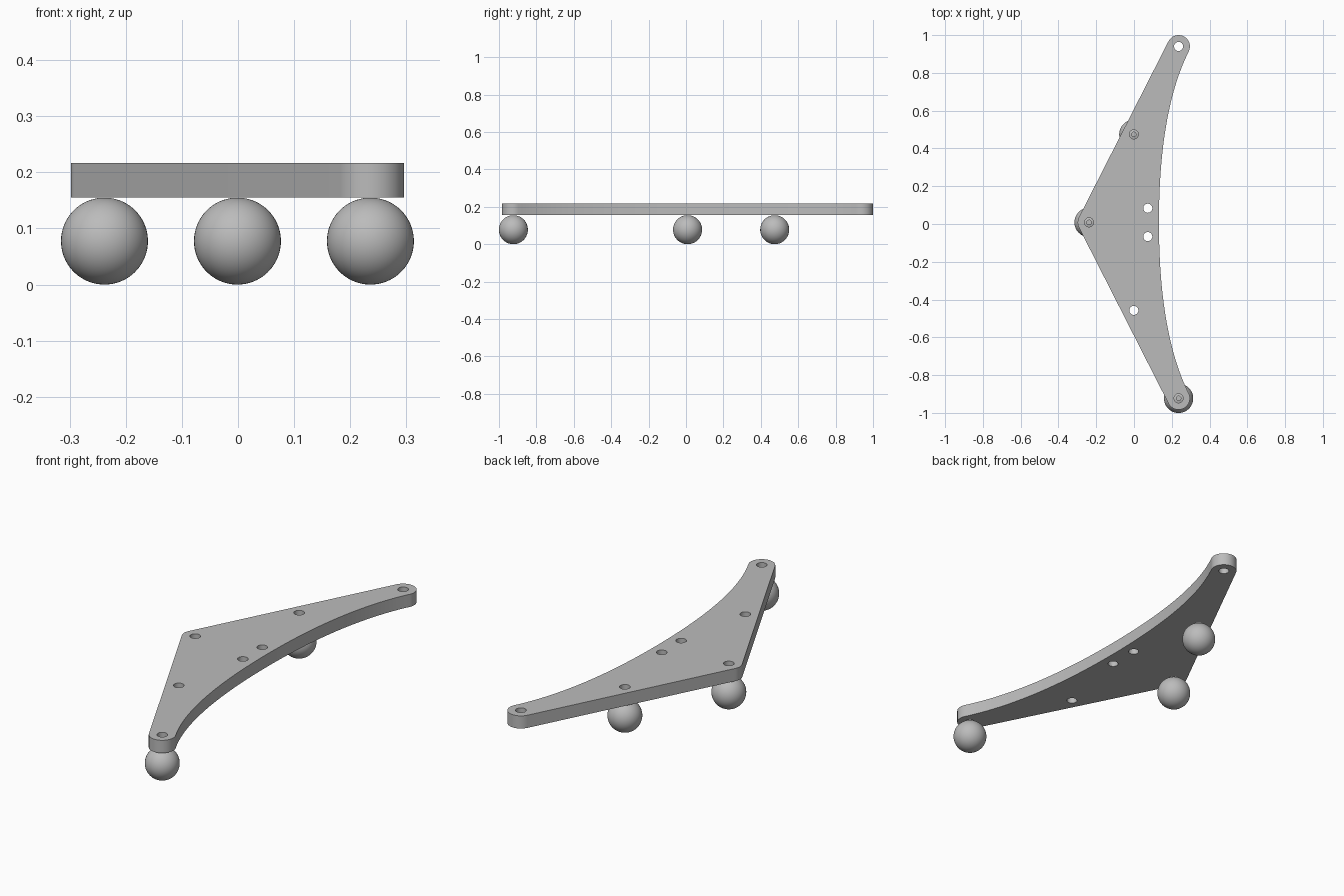
import bpy, bmesh
from math import sin, cos, pi, radians, asin
from mathutils import Vector

if "Cube" in bpy.data.objects:
    bpy.data.objects.remove(bpy.data.objects["Cube"], do_unlink=True)

BALL_R = 0.0775
BOTTOM, TOP = 0.155, 0.217
MID_Y = 0.0085                 # symmetry line of the plate
TIP = Vector((0.236, 0.9315))  # tip centre, measured from the symmetry line
CORNER = Vector((-0.238, 0))
ROUND_R = 0.06
HOLE_R, BORE_R = 0.024, 0.012

grey = bpy.data.materials.new("plain_grey")
grey.use_nodes = True
colour = (0.5, 0.5, 0.5, 1)
grey.diffuse_color = colour
grey.node_tree.nodes["Principled BSDF"].inputs["Base Color"].default_value = colour


def finish(obj):
    obj.data.materials.clear()
    obj.data.materials.append(grey)
    bpy.ops.object.select_all(action='DESELECT')
    obj.select_set(True)
    bpy.context.view_layer.objects.active = obj
    bpy.ops.object.shade_smooth_by_angle(angle=radians(30))


def arc(centre, radius, start, end, steps):
    angles = [start + (end - start) * i / steps for i in range(steps + 1)]
    return [centre + radius * Vector((cos(a), sin(a))) for a in angles]


def plate_outline():
    # Upper half: concave inner edge, round tip, straight outer edge, round corner
    edge = TIP - CORNER
    side = edge.angle_signed(Vector((1, 0))) + pi / 2
    inner = radians(-26)
    end = TIP + ROUND_R * Vector((cos(inner), sin(inner)))
    start = Vector((0.132, 0))
    bend = Vector((0.132, 0.59))
    ts = [i / 32 for i in range(32)]
    half = [start * (1 - t) ** 2 + bend * 2 * t * (1 - t) + end * t * t for t in ts]
    half += arc(TIP, ROUND_R, inner, side, 24)
    half += arc(CORNER, ROUND_R, side, pi, 6)
    mirrored = [Vector((p.x, -p.y)) for p in reversed(half[1:-1])]
    return half + mirrored


def add_loop(curve, points):
    spline = curve.splines.new('POLY')
    spline.points.add(len(points) - 1)
    for slot, p in zip(spline.points, points):
        slot.co = (p.x, p.y, 0, 1)
    spline.use_cyclic_u = True


# Plate with through holes
middle = (TIP + CORNER) / 2
holes = [CORNER]
for p in (TIP, middle, Vector((0.073, 0.075))):
    holes += [p, Vector((p.x, -p.y))]
curve = bpy.data.curves.new("plate", 'CURVE')
curve.dimensions = '2D'
curve.fill_mode = 'BOTH'
curve.extrude = (TOP - BOTTOM) / 2
add_loop(curve, plate_outline())
for h in holes:
    add_loop(curve, arc(h, HOLE_R, 0, 2 * pi, 32)[:-1])
plate = bpy.data.objects.new("plate", curve)
bpy.context.collection.objects.link(plate)
plate.location = (0, MID_Y, (TOP + BOTTOM) / 2)
bpy.ops.object.select_all(action='DESELECT')
plate.select_set(True)
bpy.context.view_layer.objects.active = plate
bpy.ops.object.convert(target='MESH')
plate = bpy.context.view_layer.objects.active
plate.name = "plate"
bm = bmesh.new()
bm.from_mesh(plate.data)
bmesh.ops.remove_doubles(bm, verts=bm.verts, dist=1e-5)
bmesh.ops.recalc_face_normals(bm, faces=bm.faces)
bm.to_mesh(plate.data)
bm.free()
finish(plate)


# Ball feet, each with a blind bore under its hole
def ball(name, place):
    bm = bmesh.new()
    rim = pi / 2 - asin(BORE_R / BALL_R) / 1
    profile = arc(Vector((0, 0)), BALL_R, -pi / 2, rim, 32)
    profile += [Vector((BORE_R, 0.02)), Vector((0, 0.02))]
    verts = [bm.verts.new((p.x, 0, p.y)) for p in profile]
    edges = [bm.edges.new(pair) for pair in zip(verts, verts[1:])]
    bmesh.ops.spin(bm, geom=verts + edges, cent=(0, 0, 0), axis=(0, 0, 1),
                   angle=2 * pi, steps=48, use_merge=False)
    bmesh.ops.remove_doubles(bm, verts=bm.verts, dist=1e-5)
    bmesh.ops.recalc_face_normals(bm, faces=bm.faces)
    mesh = bpy.data.meshes.new(name)
    bm.to_mesh(mesh)
    bm.free()
    obj = bpy.data.objects.new(name, mesh)
    bpy.context.collection.objects.link(obj)
    obj.location = (place.x, place.y + MID_Y, BALL_R)
    finish(obj)


ball("corner_ball_foot", CORNER)
ball("middle_ball_foot", middle)
ball("tip_ball_foot", Vector((TIP.x, -TIP.y)))
